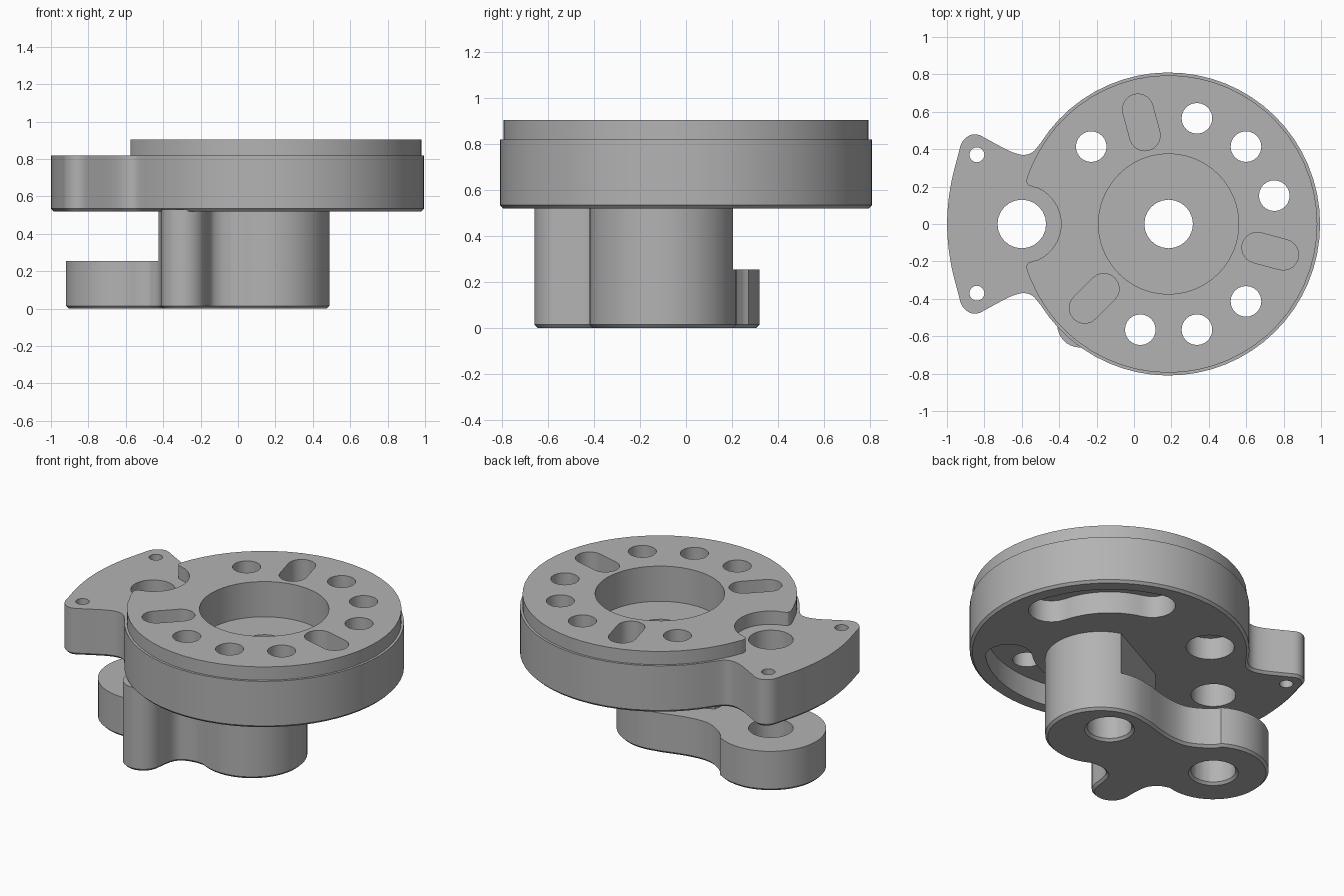
import bpy, bmesh
from math import cos, sin, radians, atan2, degrees

cube = bpy.data.objects.get("Cube")
if cube:
    bpy.data.objects.remove(cube, do_unlink=True)

grey = bpy.data.materials.new("machined grey")
grey.use_nodes = True
COLOUR = (0.45, 0.45, 0.45, 1)
grey.diffuse_color = COLOUR
grey.node_tree.nodes["Principled BSDF"].inputs["Base Color"].default_value = COLOUR

AXIS = 0.185      # x of the disc centre
PITCH = 0.585     # radius of the ring of holes
PIVOT = -0.6      # x of the pivot hole


def arc(cx, cy, r, a0, a1, n):
    """Points on an arc, angles in degrees."""
    angles = [radians(a0 + (a1 - a0) * i / n) for i in range(n + 1)]
    return [(cx + r * cos(a), cy + r * sin(a)) for a in angles]


def circle(cx, cy, r, n=24):
    return arc(cx, cy, r, 0, 360, n)[:-1]


def polar(r, angle):
    return AXIS + r * cos(radians(angle)), r * sin(radians(angle))


def soften(points, rounds=2):
    """Round an open path by cutting its corners."""
    for _ in range(rounds):
        out = [points[0]]
        for p, q in zip(points, points[1:]):
            for t in (0.25, 0.75):
                out.append((p[0] + (q[0] - p[0]) * t, p[1] + (q[1] - p[1]) * t))
        points = out + [points[-1]]
    return points


def prism(name, points, z0, z1, chamfer=0):
    """Extruded outline, with an optional chamfer round the bottom."""
    bm = bmesh.new()
    face = bm.faces.new([bm.verts.new((x, y, z0 + chamfer)) for x, y in points])
    top = bmesh.ops.extrude_face_region(bm, geom=[face])
    for v in top["geom"]:
        if isinstance(v, bmesh.types.BMVert):
            v.co.z = z1
    bmesh.ops.recalc_face_normals(bm, faces=bm.faces)
    if chamfer:
        bottom = min(bm.faces, key=lambda f: f.calc_center_median().z)
        bmesh.ops.inset_region(bm, faces=[bottom], thickness=chamfer, depth=chamfer)
    mesh = bpy.data.meshes.new(name)
    bm.to_mesh(mesh)
    bm.free()
    mesh.materials.append(grey)
    obj = bpy.data.objects.new(name, mesh)
    bpy.context.collection.objects.link(obj)
    return obj


def combine(target, tool, operation="DIFFERENCE"):
    mod = target.modifiers.new("combine", "BOOLEAN")
    mod.operation, mod.solver, mod.object = operation, "EXACT", tool
    bpy.context.view_layer.objects.active = target
    bpy.ops.object.modifier_apply(modifier=mod.name)
    bpy.data.objects.remove(tool, do_unlink=True)


def cut(target, points, z0, z1):
    combine(target, prism("cutter", points, z0, z1))


def radial_slot(angle, r0, r1, half):
    return (arc(*polar(r1, angle), half, angle - 90, angle + 90, 10)
            + arc(*polar(r0, angle), half, angle + 90, angle + 270, 10))


def curved_slot(a0, a1, half):
    return (arc(AXIS, 0, PITCH + half, a0, a1, 14)
            + arc(*polar(PITCH, a1), half, a1, a1 + 180, 10)[1:-1]
            + arc(AXIS, 0, PITCH - half, a1, a0, 14)
            + arc(*polar(PITCH, a0), half, a0 + 180, a0 + 360, 10)[1:-1])


# Disc with the ear on its right side
neck = soften([(-0.5, 0.432), (-0.55, 0.37), (-0.63, 0.37), (-0.77, 0.445),
               (-0.85, 0.49), (-0.92, 0.45), (-0.94, 0.37), (-0.975, 0.24),
               (-0.995, 0.11), (-1, 0)])
a = degrees(atan2(0.432, -0.685))
outline = arc(AXIS, 0, 0.81, -a, a, 52)[:-1] + neck + [(x, -y) for x, y in neck[-2:0:-1]]
disc = prism("disc_plate", outline, 0.52, 0.82, 0.015)

# Raised face, notched round the pivot
notch = soften([(-0.55, 0.305), (-0.585, 0.215), (-0.53, 0.195)]) + arc(PIVOT, 0, 0.21, 65, 0, 10)
a = degrees(atan2(0.305, -0.735))
outline = arc(AXIS, 0, 0.795, -a, a, 52)[:-1] + notch + [(x, -y) for x, y in notch[-2:0:-1]]
combine(disc, prism("raised_face", outline, 0.75, 0.905), "UNION")

# Bearing recess, bores and rim holes
cut(disc, circle(AXIS, 0, 0.375, 48), 0.68, 1)
cut(disc, circle(AXIS, 0, 0.13), 0.4, 1)
cut(disc, circle(PIVOT, 0, 0.13), 0.4, 1)
for side in (-1, 1):
    cut(disc, circle(-0.84, side * 0.37, 0.04, 16), 0.4, 1)
for angle in (-105, -75, -45, 15, 45, 75, 135):
    cut(disc, circle(*polar(PITCH, angle), 0.082), 0.4, 1)
for angle in (-135, -15, 105):
    cut(disc, radial_slot(angle, 0.49, 0.635, 0.082), 0.65, 1)

# Pockets under the disc
for start in (-105, 15):
    cut(disc, curved_slot(start, start + 60, 0.135), 0.4, 0.66)
cut(disc, circle(*polar(PITCH, 135), 0.14), 0.4, 0.66)

# Hub, arm and toe in one outline
outline = (arc(0.17, -0.1, 0.32, -120, 105, 30)
           + soften([(0.04, 0.2), (-0.13, 0.15), (-0.27, 0.145), (-0.38, 0.21), (-0.42, 0.25)])
           + arc(PIVOT, 0, 0.32, 58, 285, 30)
           + soften([(-0.47, -0.325), (-0.42, -0.37), (-0.41, -0.46)])
           + arc(-0.29, -0.54, 0.12, 180, 355, 16)
           + soften([(-0.165, -0.5), (-0.15, -0.42), (-0.1, -0.385), (-0.04, -0.375)]))
arm = prism("hub_arm", outline, 0, 0.53, 0.015)

# Step the arm down where the ear swings over it
clearance = ([(0.27, 0.205), (0.5, 0.32), (0.5, 0.6), (-1.2, 0.6), (-1.2, -0.38)]
             + arc(PIVOT, 0, 0.415, 293, 356, 14))
cut(arm, clearance, 0.255, 0.7)

# Chamfered bores through the arm
for x in (AXIS, PIVOT):
    cut(arm, circle(x, 0, 0.13), -0.1, 0.7)
    bpy.ops.mesh.primitive_cone_add(vertices=24, radius1=0.16, radius2=0.13,
                                    depth=0.03, location=(x, 0, 0))
    combine(arm, bpy.context.object)

# Smooth curved walls, crisp edges
for obj in (disc, arm):
    bpy.ops.object.select_all(action="DESELECT")
    obj.select_set(True)
    bpy.context.view_layer.objects.active = obj
    bpy.ops.object.shade_smooth_by_angle(angle=radians(30))
